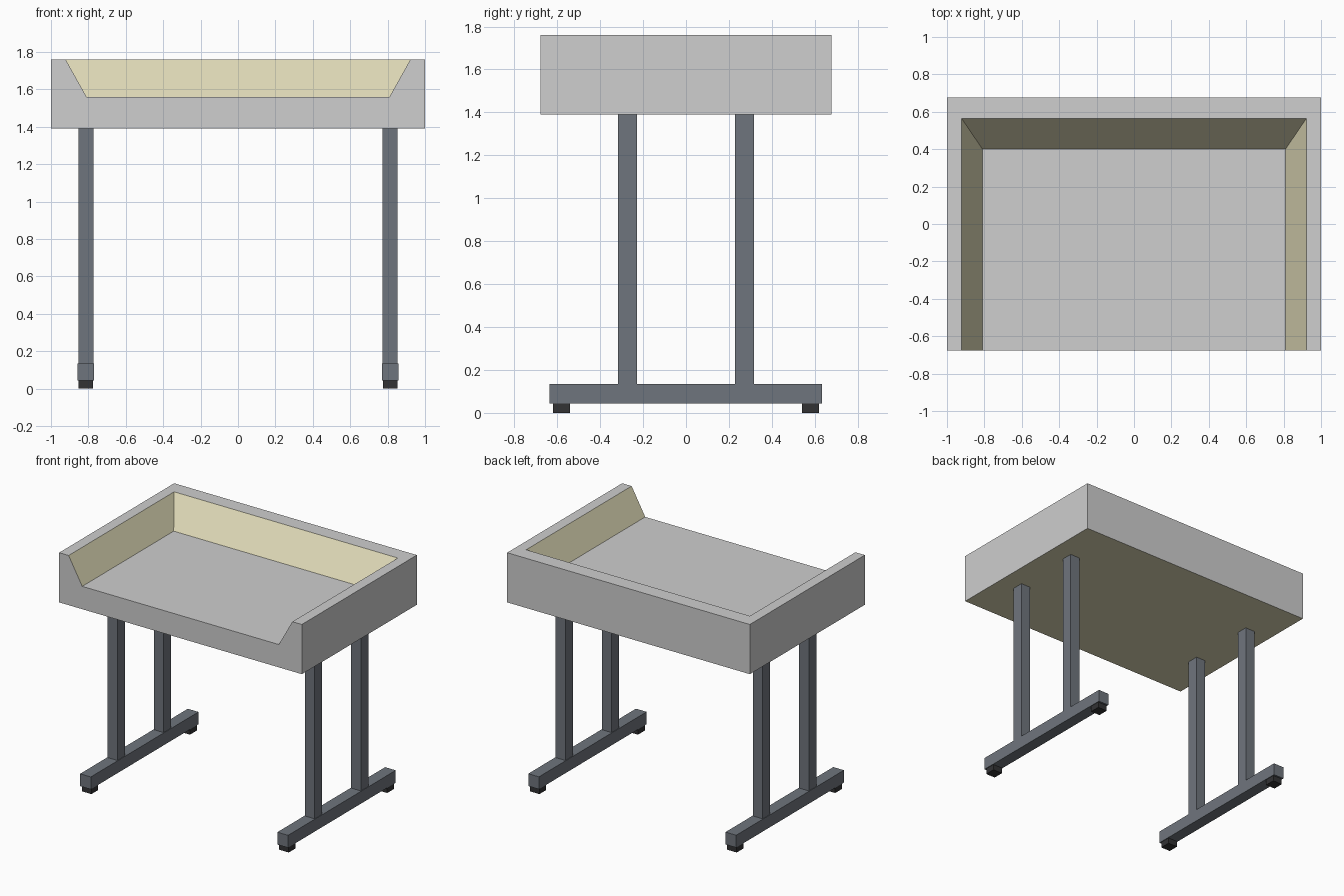
import bpy, bmesh

if "Cube" in bpy.data.objects:
    bpy.data.objects.remove(bpy.data.objects["Cube"])


def material(name, rgb):
    m = bpy.data.materials.new(name)
    m.diffuse_color = (*rgb, 1)
    m.use_nodes = True
    m.node_tree.nodes["Principled BSDF"].inputs["Base Color"].default_value = m.diffuse_color
    return m


GREY = material("light grey", (0.62, 0.62, 0.62))
BEIGE = material("warm beige", (0.73, 0.69, 0.47))
STEEL = material("blue grey steel", (0.159, 0.178, 0.205))
RUBBER = material("dark rubber", (0.032, 0.032, 0.034))


def add_mesh(name, bm, mats):
    bmesh.ops.recalc_face_normals(bm, faces=bm.faces)
    mesh = bpy.data.meshes.new(name)
    bm.to_mesh(mesh)
    bm.free()
    for m in mats:
        mesh.materials.append(m)
    ob = bpy.data.objects.new(name, mesh)
    bpy.context.collection.objects.link(ob)
    return ob


def box(name, x, y, z, mat):
    """Box given as (min, max) ranges."""
    bm = bmesh.new()
    bmesh.ops.create_cube(bm, size=1)
    for v in bm.verts:
        for i, (lo, hi) in enumerate((x, y, z)):
            v.co[i] = lo if v.co[i] < 0 else hi
    return add_mesh(name, bm, [mat])


# Tray top: open at the front, sloped inner walls on three sides
X, Y0, Y1 = 1.0, -0.677, 0.677
Z0, ZF, Z1 = 1.39, 1.56, 1.76
RIM, FLOOR = 0.922, 0.81
RIM_BACK, FLOOR_BACK = 0.565, 0.40

bm = bmesh.new()


def loop(points):
    return [bm.verts.new(p) for p in points]


bottom = loop([(-X, Y0, Z0), (X, Y0, Z0), (X, Y1, Z0), (-X, Y1, Z0)])
top = loop([(-X, Y0, Z1), (X, Y0, Z1), (X, Y1, Z1), (-X, Y1, Z1)])
rim = loop([(-RIM, Y0, Z1), (-RIM, RIM_BACK, Z1), (RIM, RIM_BACK, Z1), (RIM, Y0, Z1)])
floor = loop([(-FLOOR, Y0, ZF), (-FLOOR, FLOOR_BACK, ZF),
              (FLOOR, FLOOR_BACK, ZF), (FLOOR, Y0, ZF)])

under = bm.faces.new(bottom)
under.material_index = 1
for i in (1, 2, 3):                                     # outer sides and back
    j = (i + 1) % 4
    bm.faces.new((bottom[i], bottom[j], top[j], top[i]))
bm.faces.new((bottom[0], bottom[1], top[1], rim[3],     # front with notch
              floor[3], floor[0], rim[0], top[0]))
bm.faces.new((top[0], rim[0], rim[1], top[3]))          # rim strips
bm.faces.new((top[3], rim[1], rim[2], top[2]))
bm.faces.new((top[2], rim[2], rim[3], top[1]))
bm.faces.new(floor)
for i in range(3):                                      # sloped inner walls
    f = bm.faces.new((rim[i], rim[i + 1], floor[i + 1], floor[i]))
    f.material_index = 1
add_mesh("tray_top", bm, [GREY, BEIGE])

# Two leg frames: posts, foot bar and rubber pads
for side, s in (("left", -1), ("right", 1)):
    cx = 0.813 * s
    box(f"{side}_foot_bar", (cx - 0.044, cx + 0.044), (-0.635, 0.633), (0.043, 0.135), STEEL)
    for end, t in (("front", -1), ("back", 1)):
        cy = 0.272 * t
        box(f"{side}_{end}_post", (cx - 0.04, cx + 0.04), (cy - 0.044, cy + 0.044),
            (0.13, 1.395), STEEL)
        py = 0.58 * t
        box(f"{side}_{end}_pad", (cx - 0.039, cx + 0.039), (py - 0.04, py + 0.04),
            (0.0, 0.045), RUBBER)
